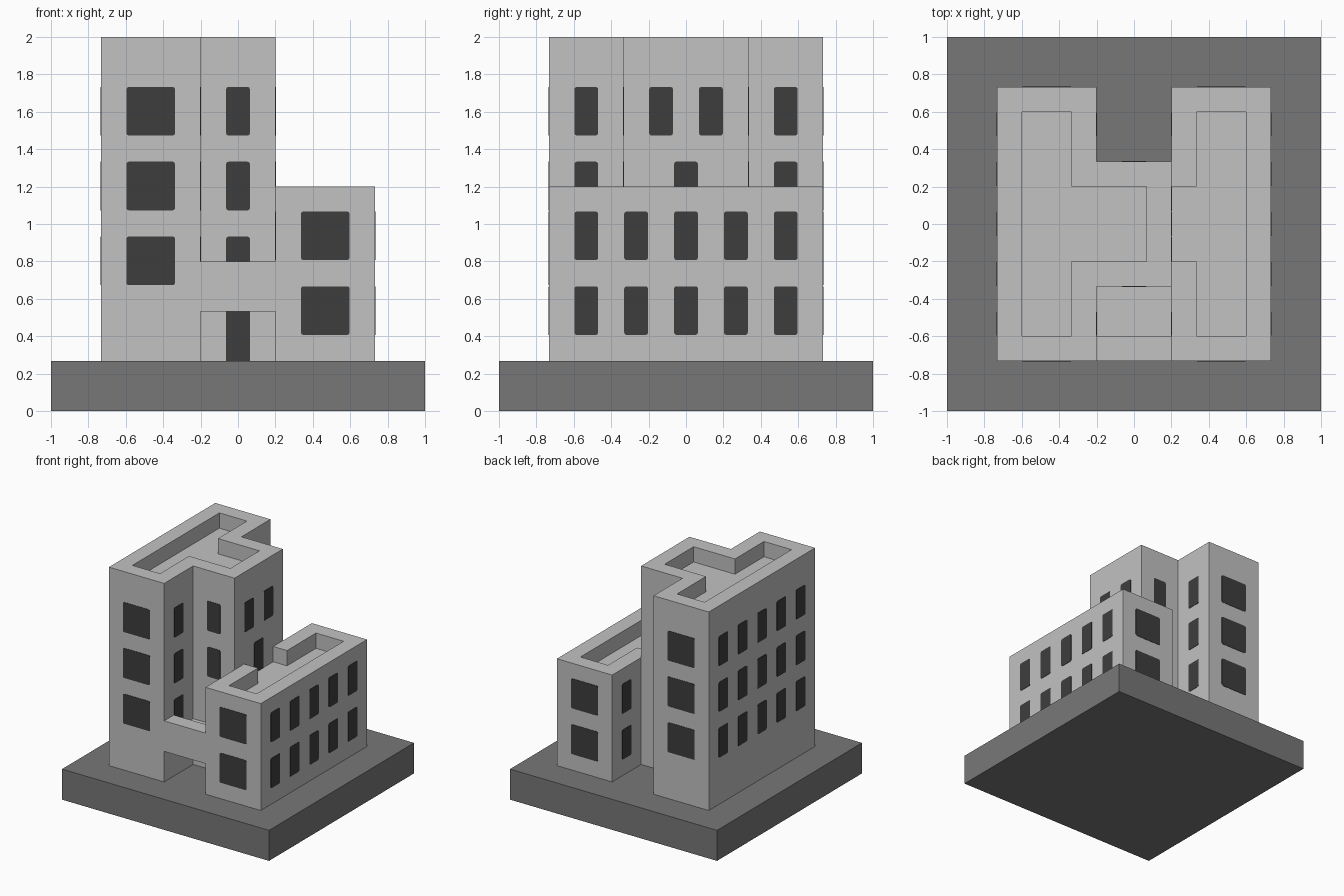
import bpy, bmesh, math
from mathutils import Vector

if "Cube" in bpy.data.objects:
    bpy.data.objects.remove(bpy.data.objects["Cube"])


def material(name, value):
    m = bpy.data.materials.new(name)
    m.diffuse_color = (value, value, value, 1)
    m.use_nodes = True
    m.node_tree.nodes["Principled BSDF"].inputs["Base Color"].default_value = m.diffuse_color
    return m


WALL = material("light grey wall", 0.54)
BASE = material("mid grey base", 0.187)
GLASS = material("dark grey glass", 0.048)
U = 1 / 15  # design module


def add_prism(bm, points, offset):
    """Extrude a planar outline by an offset into a closed solid."""
    face = bm.faces.new([bm.verts.new(p) for p in points])
    out = bmesh.ops.extrude_face_region(bm, geom=[face], use_keep_orig=True)
    verts = [g for g in out["geom"] if isinstance(g, bmesh.types.BMVert)]
    bmesh.ops.translate(bm, verts=verts, vec=Vector(offset))


def make_object(name, bm, mat):
    bmesh.ops.recalc_face_normals(bm, faces=bm.faces[:])
    mesh = bpy.data.meshes.new(name)
    bm.to_mesh(mesh)
    bm.free()
    mesh.materials.append(mat)
    ob = bpy.data.objects.new(name, mesh)
    bpy.context.collection.objects.link(ob)
    return ob


def block(name, outline, z0, z1, mat):
    """Footprint given in modules, heights in modules."""
    bm = bmesh.new()
    add_prism(bm, [(x * U, y * U, z0 * U) for x, y in outline], (0, 0, (z1 - z0) * U))
    return make_object(name, bm, mat)


def mirrored(half):
    """Complete an outline by mirroring it across y = 0."""
    return half + [(x, -y) for x, y in reversed(half)]


def roofed_block(name, outline, recess, top):
    """Block with a sunken roof behind a parapet."""
    ob = block(name, outline, 4, top, WALL)
    cutter = block(name + "_cutter", recess, top - 2, top + 2, WALL)
    cutter.hide_render = True
    mod = ob.modifiers.new("roof_recess", "BOOLEAN")
    mod.operation, mod.solver, mod.object = "DIFFERENCE", "EXACT", cutter
    bpy.context.view_layer.objects.active = ob
    bpy.ops.object.modifier_apply(modifier=mod.name)
    bpy.data.objects.remove(cutter)


def add_pane(bm, axis, plane, centre, z0, w, h, r=0.012, t=0.006):
    """Thin rounded plate half sunk in a wall; axis 0 = wall facing x, 1 = facing y."""
    outline = []
    for k, (sx, sz) in enumerate([(1, 1), (-1, 1), (-1, -1), (1, -1)]):
        for j in range(3):
            a = math.radians(90 * k + 45 * j)
            s = centre + sx * (w / 2 - r) + r * math.cos(a)
            z = z0 + h / 2 + sz * (h / 2 - r) + r * math.sin(a)
            p = plane - t / 2
            outline.append((p, s, z) if axis == 0 else (s, p, z))
    add_pane_offset = (t, 0, 0) if axis == 0 else (0, t, 0)
    add_prism(bm, outline, add_pane_offset)


# Base slab
block("base_slab", mirrored([(-15, -15), (15, -15)]), 0, 4, BASE)

# Tall T-shaped tower and low side wing
roofed_block("tower", mirrored([(-11, -11), (-3, -11), (-3, -5), (3, -5)]),
             mirrored([(-9, -9), (-5, -9), (-5, -3), (1, -3)]), 30)
roofed_block("low_wing", mirrored([(3, -11), (11, -11)]),
             [(1, -3), (5, -3), (5, -9), (9, -9), (9, 9), (5, 9), (5, 3), (1, 3)], 18)

# Entrance bridge: slab with a front parapet
bm = bmesh.new()
profile = [(-11, 8), (-5, 8), (-5, 10), (-9, 10), (-9, 12), (-11, 12)]
add_prism(bm, [(-3 * U, y * U, z * U) for y, z in profile], (6 * U, 0, 0))
make_object("entrance_bridge", bm, WALL)

# Windows
SMALL, BIG, TALL = 0.127, 0.26, 0.26
TOWER_ROWS = (0.673, 1.073, 1.473)
WING_ROWS = (0.407, 0.807)
COLUMNS = [4 * U * i for i in range(-2, 3)]

tower = bmesh.new()
for z in TOWER_ROWS:
    for y in COLUMNS:
        add_pane(tower, 0, -11 * U, y, z, SMALL, TALL)
    for s in (-1, 1):
        add_pane(tower, 1, s * 11 * U, -7 * U, z, BIG, TALL)
        add_pane(tower, 0, -3 * U, s * 8 * U, z, SMALL, TALL)
        add_pane(tower, 1, s * 5 * U, 0, z, SMALL, TALL)
for s in (-1, 1):
    add_pane(tower, 0, 3 * U, s * 2 * U, TOWER_ROWS[2], SMALL, TALL)
make_object("tower_windows", tower, GLASS)

wing = bmesh.new()
for z in WING_ROWS:
    for y in COLUMNS:
        add_pane(wing, 0, 11 * U, y, z, SMALL, TALL)
    for s in (-1, 1):
        add_pane(wing, 1, s * 11 * U, 7 * U, z, BIG, TALL)
    add_pane(wing, 0, 3 * U, 8 * U, z, SMALL, TALL)
add_pane(wing, 0, 3 * U, -8 * U, WING_ROWS[1], SMALL, TALL)
make_object("wing_windows", wing, GLASS)

# Entrance door under the bridge and door onto the wing roof
doors = bmesh.new()
add_pane(doors, 1, -5 * U, 0, 4 * U - 0.02, SMALL, 4 * U + 0.04)
add_pane(doors, 0, 3 * U, 0, 16 * U - 0.02, SMALL, 4 * U + 0.02)
make_object("doors", doors, GLASS)
